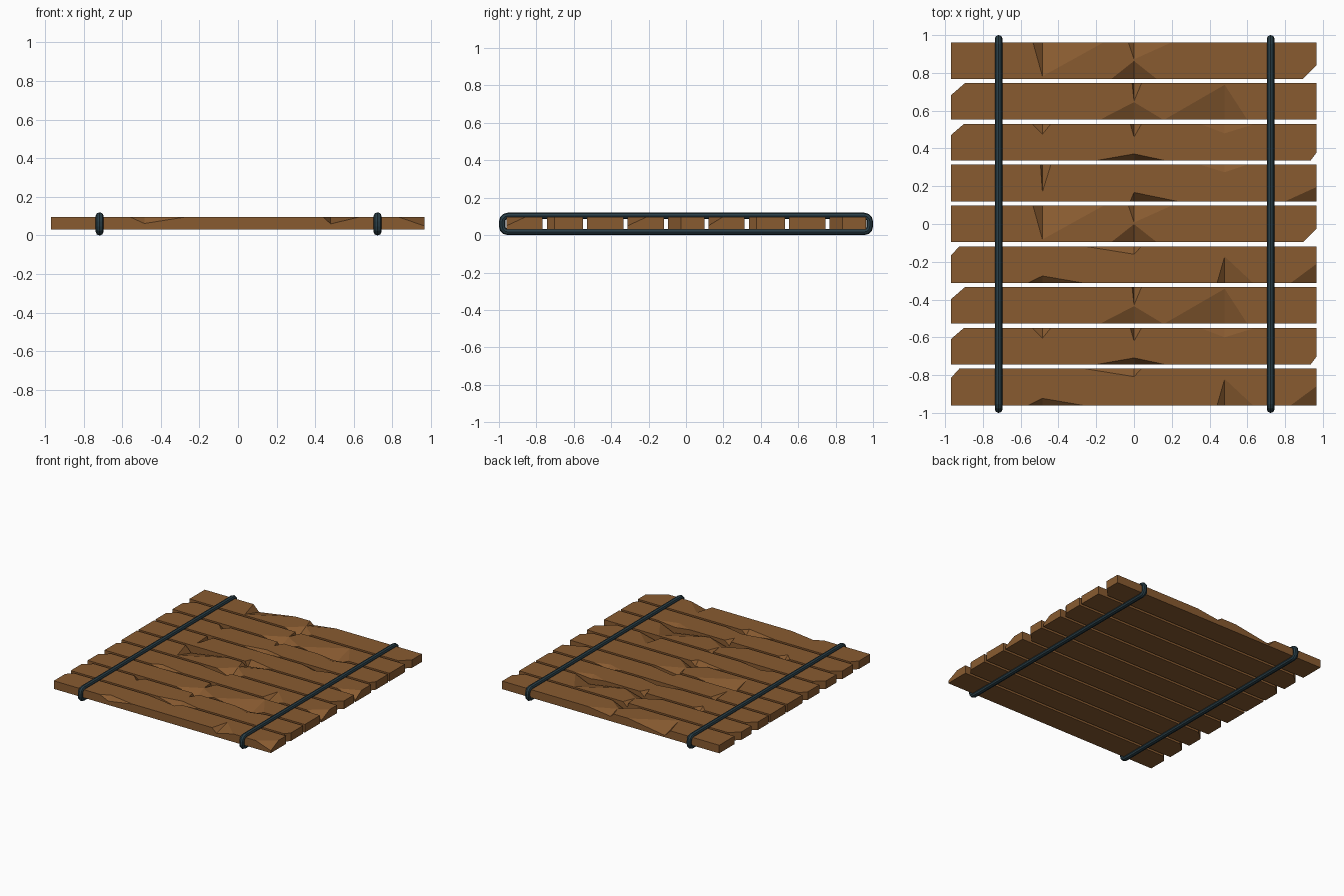
import bpy, bmesh, math
from mathutils import Vector

if "Cube" in bpy.data.objects:
    bpy.data.objects.remove(bpy.data.objects["Cube"])

X0, X1, HW, Z0, Z1 = -0.97, 0.965, 0.097, 0.031, 0.096


def material(name, rgb):
    m = bpy.data.materials.new(name)
    m.diffuse_color = (*rgb, 1)
    m.use_nodes = True
    m.node_tree.nodes["Principled BSDF"].inputs["Base Color"].default_value = m.diffuse_color
    return m


WOOD = material("brown wood", (0.25, 0.105, 0.03))
ROPE = material("dark slate binding", (0.022, 0.048, 0.062))


def add_object(bm, name, mat):
    bmesh.ops.recalc_face_normals(bm, faces=bm.faces[:])
    me = bpy.data.meshes.new(name)
    bm.to_mesh(me)
    bm.free()
    me.materials.append(mat)
    ob = bpy.data.objects.new(name, me)
    bpy.context.collection.objects.link(ob)
    return ob


def trim(bm, p, n):
    """Slice off everything beyond a plane and cap the cut."""
    r = bmesh.ops.bisect_plane(bm, geom=bm.verts[:] + bm.edges[:] + bm.faces[:],
                               plane_co=p, plane_no=n, clear_outer=True)
    edges = [e for e in r["geom_cut"] if isinstance(e, bmesh.types.BMEdge)]
    bmesh.ops.edgeloop_fill(bm, edges=edges)


def plank(name, y, chips, corners, wedge):
    """chips: (side, start, low point, end, depth across, low z)
    corners: (x sign, y sign, cut in x, cut in y); wedge: (start x, depth) or None"""
    bm = bmesh.new()
    v = lambda x, yy, z: bm.verts.new((x, y + yy, z))
    outline, ends = [], []
    for s in (-1, 1):
        b0, b1 = v(X0, s * HW, Z0), v(X1, s * HW, Z0)
        top, side = [v(X0, s * HW, Z1)], []
        side.append(top[0])
        for _, a, c, b, depth, low in sorted(k for k in chips if k[0] == s):
            va, vb = v(a, s * HW, Z1), v(b, s * HW, Z1)
            vl, apex = v(c, s * HW, low), v(max(a, min(c, b)), s * (HW - depth), Z1)
            top += [va, apex, vb]
            side += [va, vl, vb]
            bm.faces.new((va, vl, apex))
            bm.faces.new((vl, vb, apex))
        last = v(X1, s * HW, Z1)
        top.append(last)
        side.append(last)
        bm.faces.new([b0, b1] + side[::-1])
        outline += top if s < 0 else top[::-1]
        ends.append((b0, b1, top[0], last))
    bm.faces.new(outline)
    (a0, a1, at0, at1), (c0, c1, ct0, ct1) = ends
    for f in ((a0, a1, c1, c0), (a0, c0, ct0, at0), (a1, c1, ct1, at1)):
        bm.faces.new(f)
    bmesh.ops.recalc_face_normals(bm, faces=bm.faces[:])
    bmesh.ops.triangulate(bm, faces=bm.faces[:])
    # broken end corners
    for sx, sy, dx, dy in corners:
        p = Vector(((X1 if sx > 0 else X0) - sx * dx, y + sy * HW, 0))
        trim(bm, p, Vector((sx * dy, sy * dx, 0)))
    # slanted split on the front right corner
    if wedge:
        p = Vector((wedge[0], y - HW, Z1))
        q = Vector((X1, y - HW + wedge[1], Z1))
        r = Vector((X1, y - HW, 0.05))
        n = (q - p).cross(r - p)
        trim(bm, p, n if n.z > 0 else -n)
    add_object(bm, name, WOOD)


# Five chip patterns, reused along the platform
PATTERNS = {
    "A": ([(1, -0.535, -0.485, -0.16, 0.18, 0.045), (1, -0.03, 0.0, 0.2, 0.09, 0.07),
           (-1, -0.12, 0.0, 0.12, 0.095, 0.045)], [(1, -1, 0.07, 0.07)], None),
    "B": ([(1, -0.01, 0.0, 0.04, 0.095, 0.06), (-1, -0.18, 0.0, 0.155, 0.093, 0.055),
           (-1, 0.16, 0.48, 0.6, 0.185, 0.045)], [(-1, 1, 0.075, 0.065)], None),
    "C": ([(1, -0.54, -0.485, -0.44, 0.055, 0.06), (1, -0.02, 0.0, 0.04, 0.07, 0.06),
           (1, 0.35, 0.48, 0.64, 0.05, 0.08), (-1, -0.2, 0.0, 0.165, 0.035, 0.045)],
          [(-1, 1, 0.07, 0.06), (1, -1, 0.03, 0.04)], None),
    "D": ([(1, -0.26, 0.0, 0.04, 0.042, 0.06), (-1, -0.56, -0.485, -0.27, 0.037, 0.062),
           (-1, 0.44, 0.48, 0.63, 0.14, 0.06)], [(-1, 1, 0.045, 0.05)], (0.83, 0.1)),
    "E": ([(1, -0.495, -0.485, -0.44, 0.145, 0.06), (1, 0.35, 0.48, 0.6, 0.04, 0.075),
           (-1, -0.02, 0.0, 0.23, 0.047, 0.045)], [], (0.8, 0.075)),
}
for i, key in enumerate("ABCEADBCD"):
    plank(f"plank_{i + 1}", 0.865 - 0.216 * i, *PATTERNS[key])


# Binding loops wrapped round the planks
def binding(name, x, hy=0.983, zlo=0.017, zhi=0.103, rad=0.03, sides=8):
    path = []
    for k, (sy, z) in enumerate(((1, zhi - rad), (-1, zhi - rad), (-1, zlo + rad), (1, zlo + rad))):
        for j in range(4):
            t = math.radians(90 * k + 30 * j)
            n = Vector((0, math.cos(t), math.sin(t)))
            path.append((Vector((x, sy * (hy - rad), z)) + rad * n, n))
    bm = bmesh.new()
    rings = []
    for p, n in path:
        rings.append([bm.verts.new(p + n * 0.017 * math.cos(a) + Vector((0.02 * math.sin(a), 0, 0)))
                      for a in (2 * math.pi * s / sides for s in range(sides))])
    for r, q in zip(rings, rings[1:] + rings[:1]):
        for s in range(sides):
            t = (s + 1) % sides
            bm.faces.new((r[s], r[t], q[t], q[s]))
    add_object(bm, name, ROPE)


binding("left_binding", -0.717)
binding("right_binding", 0.723)
